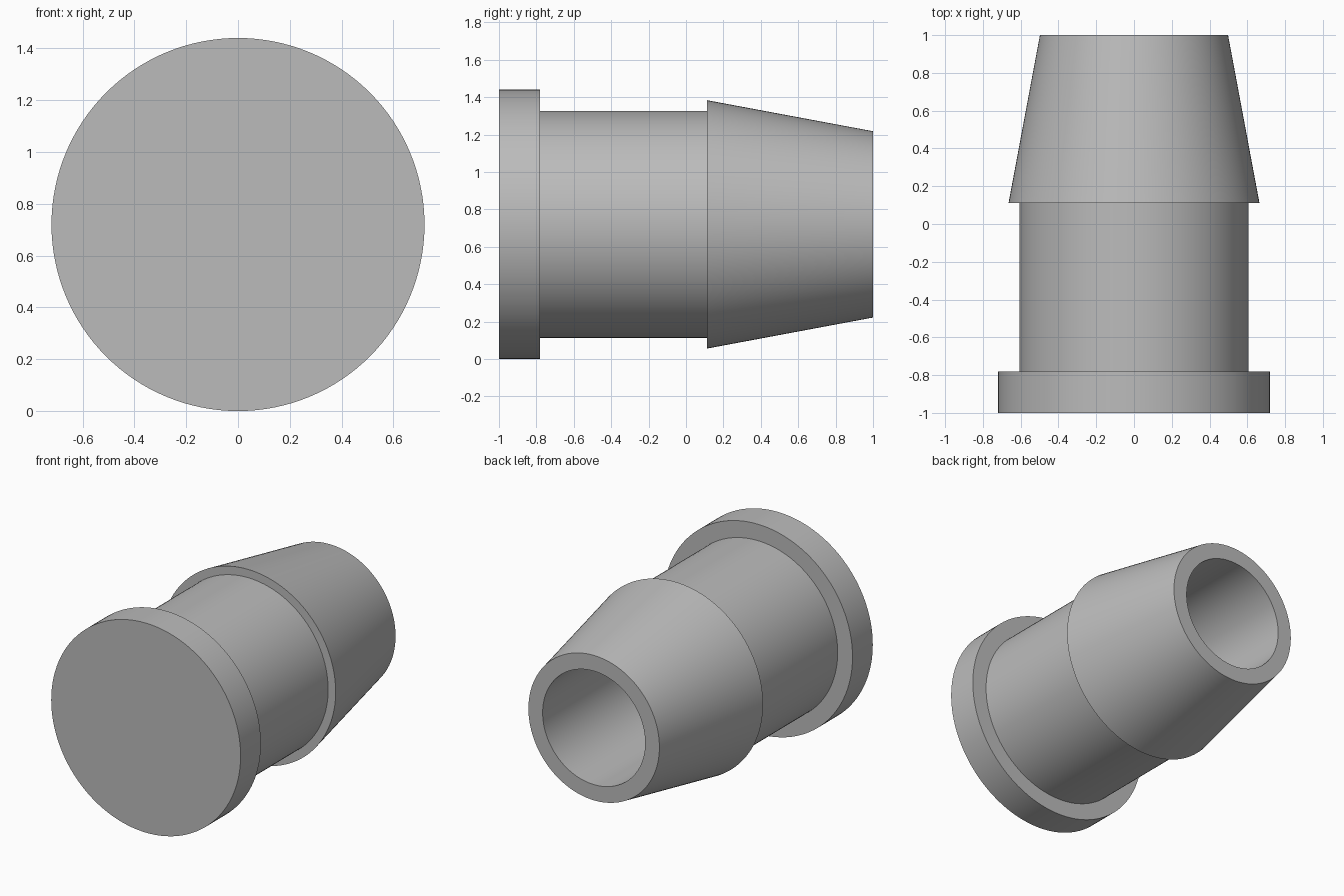
import bpy
import bmesh
from math import pi, radians
from mathutils import Vector

if "Cube" in bpy.data.objects:
    bpy.data.objects.remove(bpy.data.objects["Cube"], do_unlink=True)

# Plain grey plastic
grey = bpy.data.materials.new("light_grey")
grey.use_nodes = True
colour = (0.5, 0.5, 0.5, 1)
grey.diffuse_color = colour
grey.node_tree.nodes["Principled BSDF"].inputs["Base Color"].default_value = colour

FLANGE_R, SHANK_R, BARB_R, TIP_R, BORE_R = 0.72, 0.607, 0.664, 0.498, 0.39
FRONT, SHOULDER, BARB, BACK = -1, -0.78, 0.112, 1


def lathe(name, profile, steps=128):
    """Revolve (radius, y) points about the y axis and stand the solid on the floor."""
    bm = bmesh.new()
    verts = [bm.verts.new((r, y, 0)) for r, y in profile]
    edges = [bm.edges.new(pair) for pair in zip(verts, verts[1:])]
    bmesh.ops.spin(bm, geom=verts + edges, cent=(0, 0, 0), axis=(0, 1, 0),
                   angle=2 * pi, steps=steps)
    bmesh.ops.remove_doubles(bm, verts=bm.verts, dist=0.0005)
    bmesh.ops.recalc_face_normals(bm, faces=bm.faces)
    bmesh.ops.translate(bm, verts=bm.verts, vec=Vector((0, 0, FLANGE_R)))
    mesh = bpy.data.meshes.new(name)
    bm.to_mesh(mesh)
    bm.free()
    mesh.materials.append(grey)
    obj = bpy.data.objects.new(name, mesh)
    bpy.context.collection.objects.link(obj)
    bpy.ops.object.select_all(action="DESELECT")
    obj.select_set(True)
    bpy.context.view_layer.objects.active = obj
    bpy.ops.object.shade_smooth_by_angle(angle=radians(8))
    return obj


# Flanged end cap, shank, tapered barb and blind bore in one closed profile
lathe("hollow_plug", [
    (0, FRONT), (FLANGE_R, FRONT), (FLANGE_R, SHOULDER),
    (SHANK_R, SHOULDER), (SHANK_R, BARB),
    (BARB_R, BARB), (TIP_R, BACK),
    (BORE_R, BACK), (BORE_R, SHOULDER), (0, SHOULDER),
])
